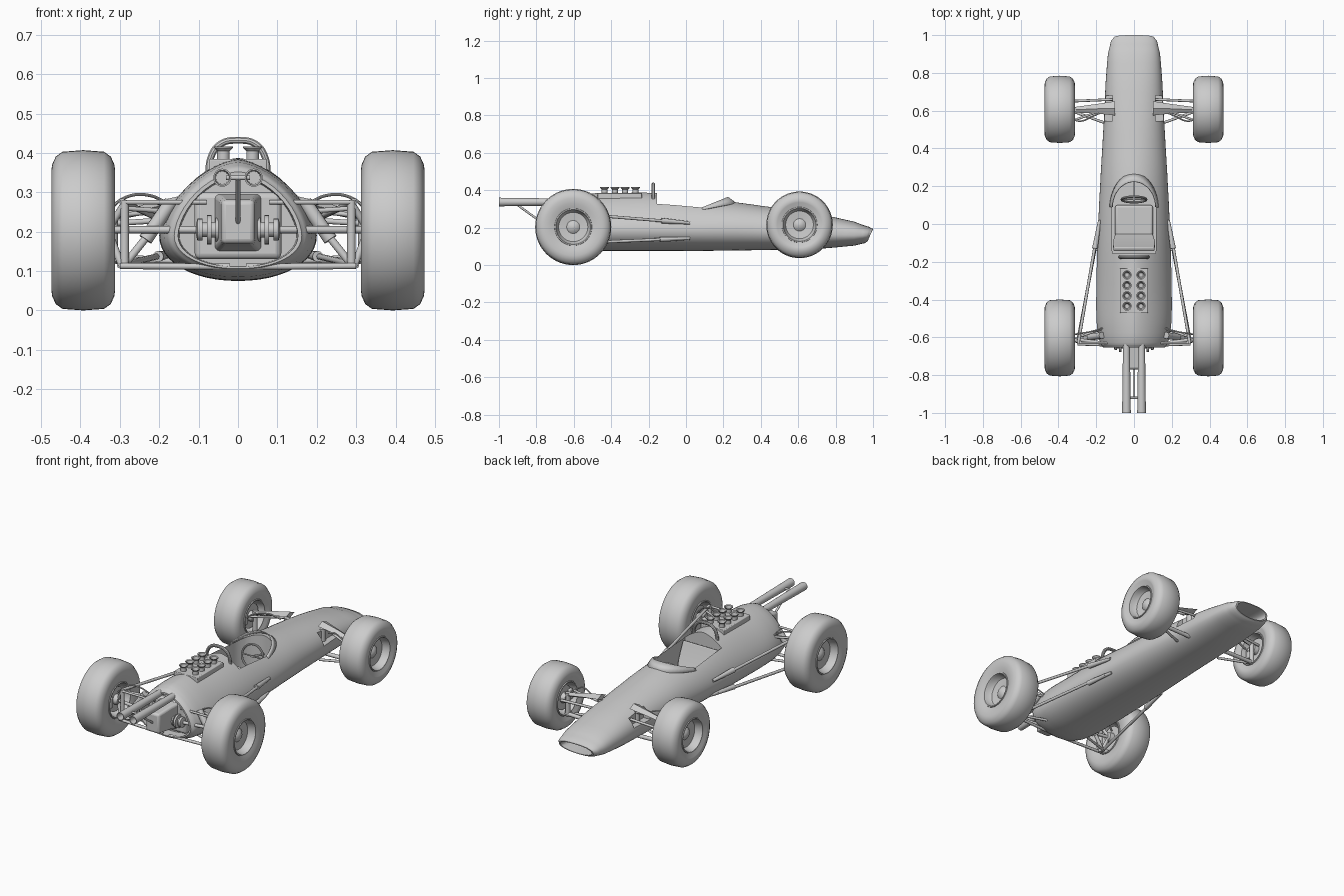
import bpy, math
from mathutils import Vector

if "Cube" in bpy.data.objects:
    bpy.data.objects.remove(bpy.data.objects["Cube"])


def finish(ob, mirror=False, bevel=0, angle=35):
    bpy.ops.object.select_all(action='DESELECT')
    ob.select_set(True)
    bpy.context.view_layer.objects.active = ob
    if bevel:
        m = ob.modifiers.new("bevel", 'BEVEL')
        m.width, m.segments = bevel, 3
    if mirror:
        ob.modifiers.new("mirror", 'MIRROR')
    bpy.ops.object.shade_smooth_by_angle(angle=math.radians(angle))
    return ob


def make(name, verts, faces, **kw):
    me = bpy.data.meshes.new(name)
    me.from_pydata(verts, [], faces)
    ob = bpy.data.objects.new(name, me)
    bpy.context.collection.objects.link(ob)
    bpy.context.view_layer.objects.active = ob
    ob.select_set(True)
    bpy.ops.object.mode_set(mode='EDIT')
    bpy.ops.mesh.select_all(action='SELECT')
    bpy.ops.mesh.normals_make_consistent(inside=False)
    bpy.ops.object.mode_set(mode='OBJECT')
    return finish(ob, **kw)


def skin(name, rings, **kw):
    """Closed rings joined in order, both ends capped."""
    n = len(rings[0])
    faces = [(i * n + j, i * n + (j + 1) % n, (i + 1) * n + (j + 1) % n, (i + 1) * n + j)
             for i in range(len(rings) - 1) for j in range(n)]
    last = (len(rings) - 1) * n
    faces += [tuple(range(n)), tuple(range(last, last + n))]
    return make(name, [v for r in rings for v in r], faces, **kw)


def lathe(name, profile, center, axis, n=24, **kw):
    """Turn (along, radius) points round an axis."""
    q = Vector((1, 0, 0)).rotation_difference(Vector(axis).normalized())
    rings = [[Vector(center) + q @ Vector((a, r * math.cos(k * math.tau / n), r * math.sin(k * math.tau / n)))
              for k in range(n)] for a, r in profile]
    return skin(name, rings, **kw)


def rod(name, p, q, r, r2=None, mirror=True, n=12):
    d = Vector(q) - Vector(p)
    return lathe(name, [(0, r), (d.length, r2 or r)], p, d, n, mirror=mirror)


def tube(name, pts, r, mirror=False, cyclic=False):
    cu = bpy.data.curves.new(name, 'CURVE')
    cu.dimensions, cu.bevel_depth, cu.bevel_resolution, cu.use_fill_caps = '3D', r, 3, True
    sp = cu.splines.new('BEZIER')
    sp.bezier_points.add(len(pts) - 1)
    for b, p in zip(sp.bezier_points, pts):
        b.co, b.handle_left_type, b.handle_right_type = p, 'AUTO', 'AUTO'
    sp.use_cyclic_u = cyclic
    tmp = bpy.data.objects.new("tmp", cu)
    me = bpy.data.meshes.new_from_object(tmp)
    bpy.data.objects.remove(tmp)
    ob = bpy.data.objects.new(name, me)
    bpy.context.collection.objects.link(ob)
    return finish(ob, mirror)


def prism(name, plan, z0, z1, **kw):
    return skin(name, [[(x, y, z) for x, y in plan] for z in (z0, z1)], **kw)


def box(name, x0, x1, y0, y1, z0, z1, **kw):
    return prism(name, [(x0, y0), (x1, y0), (x1, y1), (x0, y1)], z0, z1, **kw)


# body shell: y, half width, bottom, widest height, top, roundness
S = [(1, .108, .125, .16, .195, 2.6), (.98, .122, .117, .16, .204, 2.5), (.9, .138, .104, .16, .232, 2.4),
     (.75, .15, .09, .165, .265, 2.3), (.6, .157, .083, .175, .29, 2.2), (.4, .168, .08, .185, .317, 2),
     (.27, .176, .078, .19, .335, 1.9), (.1, .185, .076, .19, .355, 1.75), (-.15, .195, .075, .19, .385, 1.6),
     (-.4, .2, .075, .19, .385, 1.55), (-.52, .198, .077, .19, .383, 1.6), (-.6, .188, .085, .19, .376, 1.65),
     (-.64, .175, .096, .19, .364, 1.7), (-.655, .162, .106, .19, .352, 1.7)]


def section(s, scale=1, shift=0, n=48):
    y, w, zb, zm, zt, e = s
    ring = []
    for k in range(n):
        a = k * math.tau / n
        c, d = math.cos(a), math.sin(a)
        p = 2 / (e if d > 0 else 2.1)
        x = w * math.copysign(abs(c) ** p, c)
        z = zm + (zt - zm if d > 0 else zm - zb) * math.copysign(abs(d) ** p, d)
        lean = .03 * (zt - z) / (zt - zb) * max(0, (y - .9) / .1)
        ring.append((x * scale, y - lean + shift, zm + (z - zm) * scale))
    return ring


def blend(i, t):
    a, b, c, d = (S[max(0, min(len(S) - 1, i + k))] for k in (-1, 0, 1, 2))
    out = [.5 * (2 * q + (r - p) * t + (2 * p - 5 * q + 4 * r - s) * t * t + (3 * q - p - 3 * r + s) * t ** 3)
           for p, q, r, s in zip(a, b, c, d)]
    out[0] = b[0] + (c[0] - b[0]) * t
    return out


rings = [section(S[0], .8, -.13), section(S[0], .9)]
rings += [section(blend(i, t / 3)) for i in range(len(S) - 1) for t in range(3)]
rings += [section(S[-1]), section(S[-1], .94), section(S[-1], .92, .06)]
body = skin("body_shell", rings)

# cockpit opening and front suspension notches
arc = [(.118 * math.cos(k * math.pi / 16), .1 + .13 * math.sin(k * math.pi / 16)) for k in range(17)]
cutters = [prism("cockpit_cutter", [(-.115, -.155), (.115, -.155)] + arc, .115, .5)]
for s in (1, -1):
    cutters.append(box("notch_cutter", *sorted((s * .115, s * .25)), .545, .68, .2, .31))
for c in cutters:
    m = body.modifiers.new("cut", 'BOOLEAN')
    m.operation, m.solver, m.object = 'DIFFERENCE', 'EXACT', c
    bpy.context.view_layer.objects.active = body
    bpy.ops.object.modifier_apply(modifier=m.name)
    bpy.data.objects.remove(c)
finish(body)

# windscreen
N = 24
A = [k * math.pi / N for k in range(N + 1)]
low = [(.13 * math.cos(a), .08 + .19 * math.sin(a), .295 + .036 * math.sin(a)) for a in A]
top = [(.116 * math.cos(a), .09 + .135 * math.sin(a), .31 + .055 * math.sin(a)) for a in A]
screen = make("windscreen", low + top, [(i, i + 1, N + 2 + i, N + 1 + i) for i in range(N)])
screen.modifiers.new("thickness", 'SOLIDIFY').thickness = .005

# seat, steering, roll hoop
skin("seat_back", [[(-w, y, z), (w, y, z), (w, y - .02, z - .01), (-w, y - .02, z - .01)]
                   for w, y, z in ((.108, -.125, .325), (.112, -.09, .23), (.1, -.05, .15))], bevel=.006)
box("seat_base", -.1, .1, -.08, .1, .11, .15, bevel=.012)
tube("steering_wheel", [(.065 * math.cos(k * math.pi / 4), .13 + .015 * math.sin(k * math.pi / 4),
                         .26 + .06 * math.sin(k * math.pi / 4)) for k in range(8)], .006, cyclic=True)
rod("steering_column", (0, .125, .26), (0, .24, .23), .006, mirror=False)
rod("steering_spoke", (-.062, .13, .26), (.062, .13, .26), .004, mirror=False)
tube("roll_hoop", [(-.073, -.175, .33), (-.07, -.175, .385), (-.045, -.175, .422), (0, -.175, .432),
                   (.045, -.175, .422), (.07, -.175, .385), (.073, -.175, .33)], .009)

# engine deck and intake trumpets
box("engine_deck", -.074, .074, -.472, -.235, .33, .385, bevel=.004)
for k in range(4):
    lathe("intake_trumpet", [(0, .016), (.025, .016), (.033, .024), (.036, .024), (.033, .018), (.01, .012)],
          (.037, -.27 - .055 * k, .38), (0, 0, 1), 20, mirror=True)

# gearbox, rear cover, exhausts
skin("gearbox", [[(-w, y, a), (w, y, a), (w, y, b), (-w, y, b)] for y, w, a, b in
                 ((-.58, .07, .14, .3), (-.66, .05, .16, .29), (-.77, .042, .17, .28))], bevel=.012)
box("engine_block", -.11, .11, -.625, -.58, .13, .3, bevel=.015)
lathe("exhaust_pipe", [(0, .016), (.12, .018), (.5, .023), (.5, .019), (.3, .016)],
      (.04, -.5, .337), (0, -1, 0), mirror=True)
rod("exhaust_hanger", (0, -.76, .22), (0, -.92, .335), .006, mirror=False)
rod("exhaust_clamp", (-.03, -.92, .337), (.03, -.92, .337), .006, mirror=False)

# wheels


def wheel(name, y, z, R, rr, h=.081):
    tyre = [(.87 * h, rr), (.97 * h, rr + .025), (h, R - .05), (.97 * h, R - .035), (.86 * h, R - .016), (.65 * h, R - .004)]
    prof = [(.045, 0.001), (.042, .2 * rr), (.03, .35 * rr), (.035, .78 * rr), (.05, .87 * rr), (.066, .9 * rr),
            (.075, .93 * rr), (.075, .99 * rr)] + tyre + [(0, R)] + [(-a, r) for a, r in reversed(tyre)]
    prof += [(-.075, .98 * rr), (-.075, .92 * rr), (-.06, .88 * rr), (0, .8 * rr), (.015, .7 * rr), (.015, .001)]
    lathe(name, prof, (.393, y, z), (1, 0, 0), 56, mirror=True)
    lathe(name + "_brake_disc", [(0, .068), (.01, .068)], (.345, y, z), (1, 0, 0), 32, mirror=True)
    lathe(name + "_hub", [(0, .025), (.03, .03), (.09, .03)], (.32, y, z), (1, 0, 0), mirror=True)
    box(name + "_caliper", .332, .368, y - .07, y - .04, z - .03, z + .03, bevel=.006, mirror=True)


wheel("rear_wheel", -.603, .2035, .2035, .1)
wheel("front_wheel", .607, .215, .178, .095)

# rear suspension and drive
lathe("drive_joint", [(0, .02), (0, .03), (.012, .03), (.012, .02), (.022, .02), (.022, .037), (.034, .037),
                      (.034, .018), (.045, .018), (.045, .028), (.058, .028), (.062, .012)],
      (.045, -.64, .205), (1, 0, 0), mirror=True)
rod("driveshaft", (.1, -.64, .205), (.36, -.603, .205), .009)
rod("rear_upper_link", (.08, -.63, .275), (.29, -.63, .275), .006)
rod("rear_lower_arm_back", (.02, -.645, .111), (.3, -.635, .113), .008)
rod("rear_lower_arm_front", (.14, -.56, .115), (.3, -.61, .113), .007)
rod("rear_upper_arm", (.15, -.55, .25), (.3, -.6, .26), .006)
rod("rear_upright", (.288, -.625, .105), (.288, -.625, .28), .011)
rod("rear_upright_top", (.288, -.625, .272), (.33, -.605, .205), .009)
rod("rear_upright_bottom", (.295, -.625, .112), (.33, -.605, .205), .009)
rod("rear_damper", (.285, -.61, .12), (.225, -.6, .195), .01)
rod("rear_spring", (.235, -.6, .18), (.17, -.59, .275), .018)
rod("upper_radius_rod", (.295, -.63, .277), (.19, -.02, .228), .008)
rod("lower_radius_rod", (.3, -.63, .115), (.185, -.02, .142), .008)
rod("upper_rod_fairing", (.182, .02, .225), (.207, -.13, .237), .008, .015)
rod("lower_rod_fairing", (.174, .02, .143), (.203, -.14, .137), .008, .014)
tube("rear_brake_hose", [(.16, -.55, .26), (.23, -.57, .293), (.29, -.58, .285), (.34, -.59, .24)], .004, True)

# front suspension
skin("front_rocker_arm", [[(x, y0, z), (x, (y0 + y1) / 2, z + t), (x, y1, z), (x, (y0 + y1) / 2, z - t)]
                          for x, y0, y1, z, t in ((.1, .575, .65, .285, .016), (.2, .585, .635, .265, .014),
                                                  (.31, .59, .62, .24, .011))], mirror=True)
rod("front_track_rod", (.1, .66, .235), (.33, .65, .22), .007)
rod("front_lower_arm", (.12, .61, .125), (.33, .607, .13), .011)
rod("front_lower_brace", (.14, .53, .125), (.32, .595, .13), .007)
rod("front_upper_brace", (.12, .62, .26), (.315, .55, .24), .006)
rod("front_upright", (.318, .607, .12), (.318, .607, .25), .013)
rod("front_damper", (.11, .6, .27), (.11, .6, .13), .018)
tube("front_brake_hose", [(.15, .6, .25), (.22, .57, .275), (.28, .545, .265), (.34, .56, .22)], .004, True)
